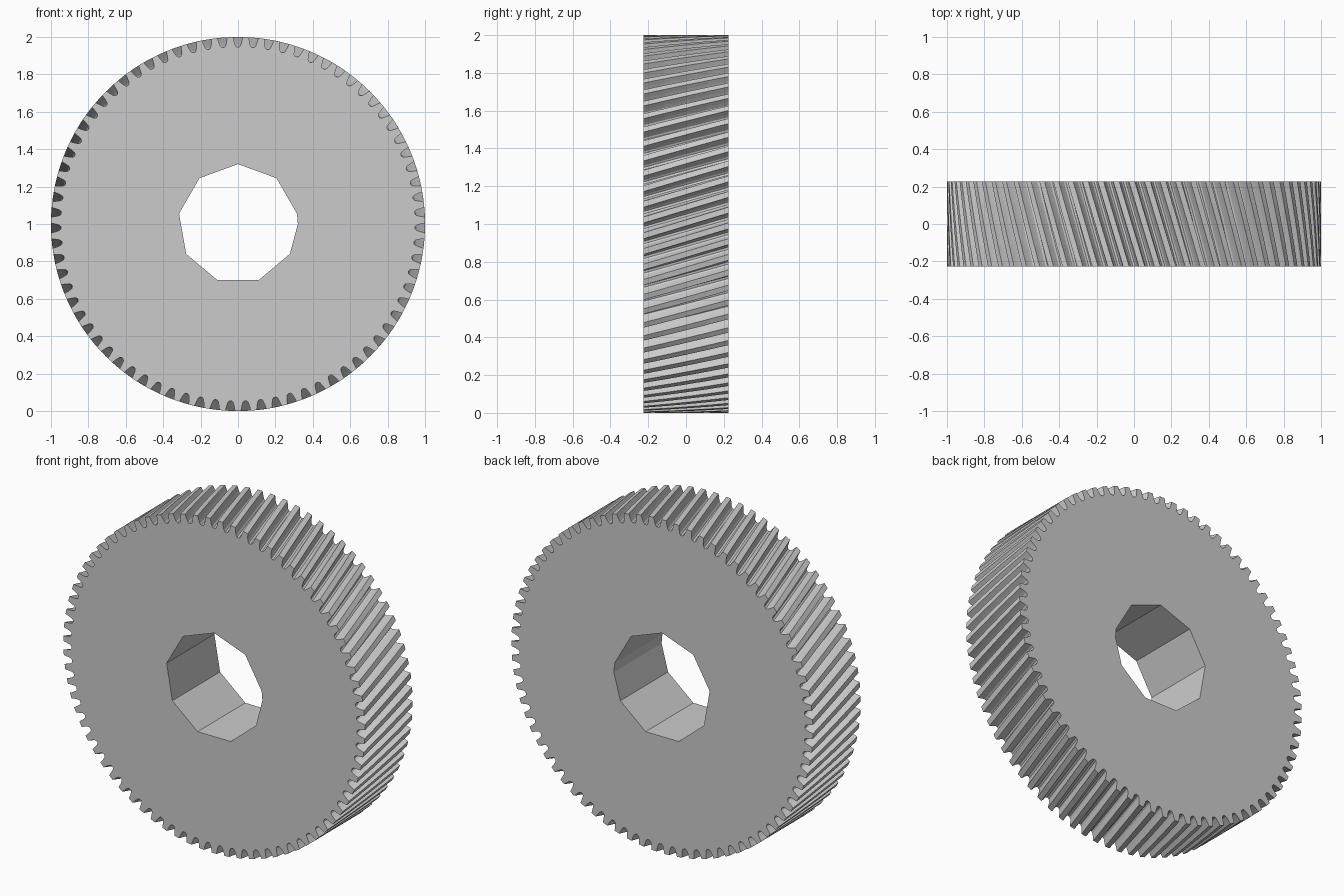
import bpy
import bmesh
from math import pi, sin, cos

TEETH = 75
HALF_WIDTH = 0.226
TWIST = 0.137          # turn of the teeth from front to back
SLICES = 4
BORE_RADIUS = 0.32

if "Cube" in bpy.data.objects:
    bpy.data.objects.remove(bpy.data.objects["Cube"], do_unlink=True)

grey = bpy.data.materials.new("plain grey")
grey.use_nodes = True
colour = (0.6, 0.6, 0.6, 1)
grey.diffuse_color = colour
grey.node_tree.nodes["Principled BSDF"].inputs["Base Color"].default_value = colour

# Half of one tooth gap: share of the pitch from the gap centre, radius
half_gap = [(0.08, 0.947), (0.18, 0.955), (0.25, 0.975), (0.31, 1.0)]
gap = [(-s, r) for s, r in reversed(half_gap)] + half_gap

# Toothed outline, with a gap centred at the top
pitch = 2 * pi / TEETH
outline = [(pi / 2 + (i + s) * pitch, r) for i in range(TEETH) for s, r in gap]

# Nine-sided bore with one extra corner on the +x side
bore_angles = sorted([(pi / 2 + i * 2 * pi / 9) % (2 * pi) for i in range(9)] + [0.0])
bore = [(a, BORE_RADIUS) for a in bore_angles]

bm = bmesh.new()


def ring(points, y, turn=0.0):
    return [bm.verts.new((r * cos(a + turn), y, 1 + r * sin(a + turn))) for a, r in points]


def pairs(loop):
    return list(zip(loop, loop[1:] + loop[:1]))


def bridge(loop_a, loop_b):
    for (a, b), (c, d) in zip(pairs(loop_a), pairs(loop_b)):
        bm.faces.new((a, b, d, c))


def cap(outer, inner):
    edges = [bm.edges.get(p) or bm.edges.new(p) for p in pairs(outer) + pairs(inner)]
    bmesh.ops.triangle_fill(bm, edges=edges, use_beauty=True)


# Helical teeth, straight bore and the two flat sides
steps = [i / SLICES for i in range(SLICES + 1)]
rings = [ring(outline, HALF_WIDTH * (2 * t - 1), TWIST * t) for t in steps]
for near, far in zip(rings, rings[1:]):
    bridge(near, far)
bore_front, bore_back = ring(bore, -HALF_WIDTH), ring(bore, HALF_WIDTH)
bridge(bore_front, bore_back)
cap(rings[0], bore_front)
cap(rings[-1], bore_back)
bmesh.ops.recalc_face_normals(bm, faces=bm.faces)

mesh = bpy.data.meshes.new("helical_gear")
bm.to_mesh(mesh)
bm.free()
mesh.materials.append(grey)
gear = bpy.data.objects.new("helical_gear", mesh)
bpy.context.collection.objects.link(gear)
